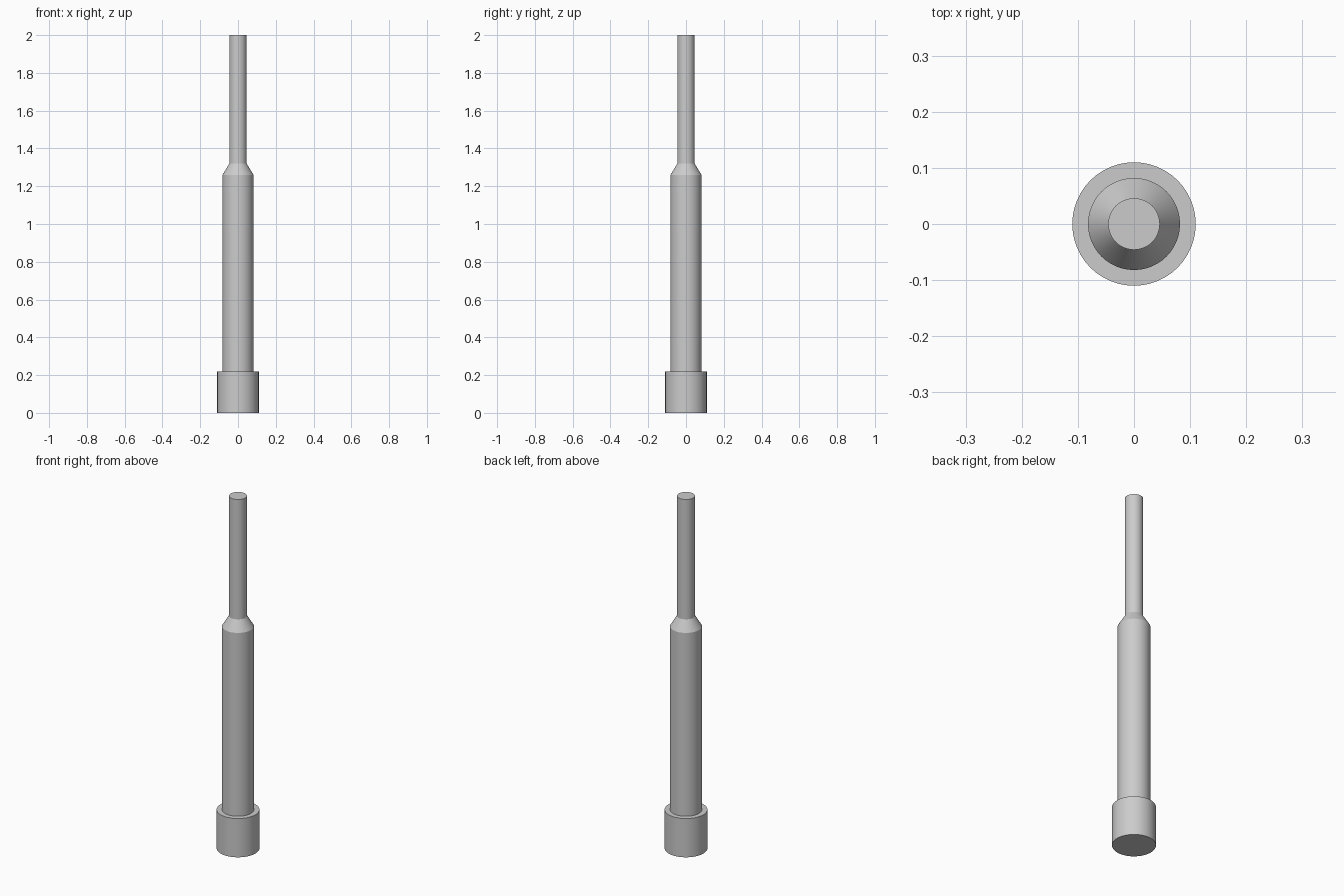
import bpy, bmesh, math

if "Cube" in bpy.data.objects:
    bpy.data.objects.remove(bpy.data.objects["Cube"])

SIDES = 48


def lathe(name, profile):
    """Revolve (radius, z) points around z and cap both ends."""
    bm = bmesh.new()
    rings = [[bm.verts.new((r * math.cos(2 * math.pi * i / SIDES),
                            r * math.sin(2 * math.pi * i / SIDES), z))
              for i in range(SIDES)] for r, z in profile]
    for low, high in zip(rings, rings[1:]):
        for i in range(SIDES):
            j = (i + 1) % SIDES
            bm.faces.new((low[i], low[j], high[j], high[i]))
    bm.faces.new(rings[0][::-1])
    bm.faces.new(rings[-1])
    mesh = bpy.data.meshes.new(name)
    bm.to_mesh(mesh)
    bm.free()
    obj = bpy.data.objects.new(name, mesh)
    bpy.context.collection.objects.link(obj)
    bpy.context.view_layer.objects.active = obj
    obj.select_set(True)
    bpy.ops.object.shade_smooth_by_angle(angle=math.radians(25))
    obj.select_set(False)
    return obj


# One continuous turned pin: collar, shank, tapered shoulder, thin tip
lathe("stepped_pin", [
    (0.11, 0.0), (0.11, 0.22),       # collar
    (0.082, 0.22), (0.082, 1.26),    # shank
    (0.046, 1.32), (0.046, 2.0),     # taper and tip
])
